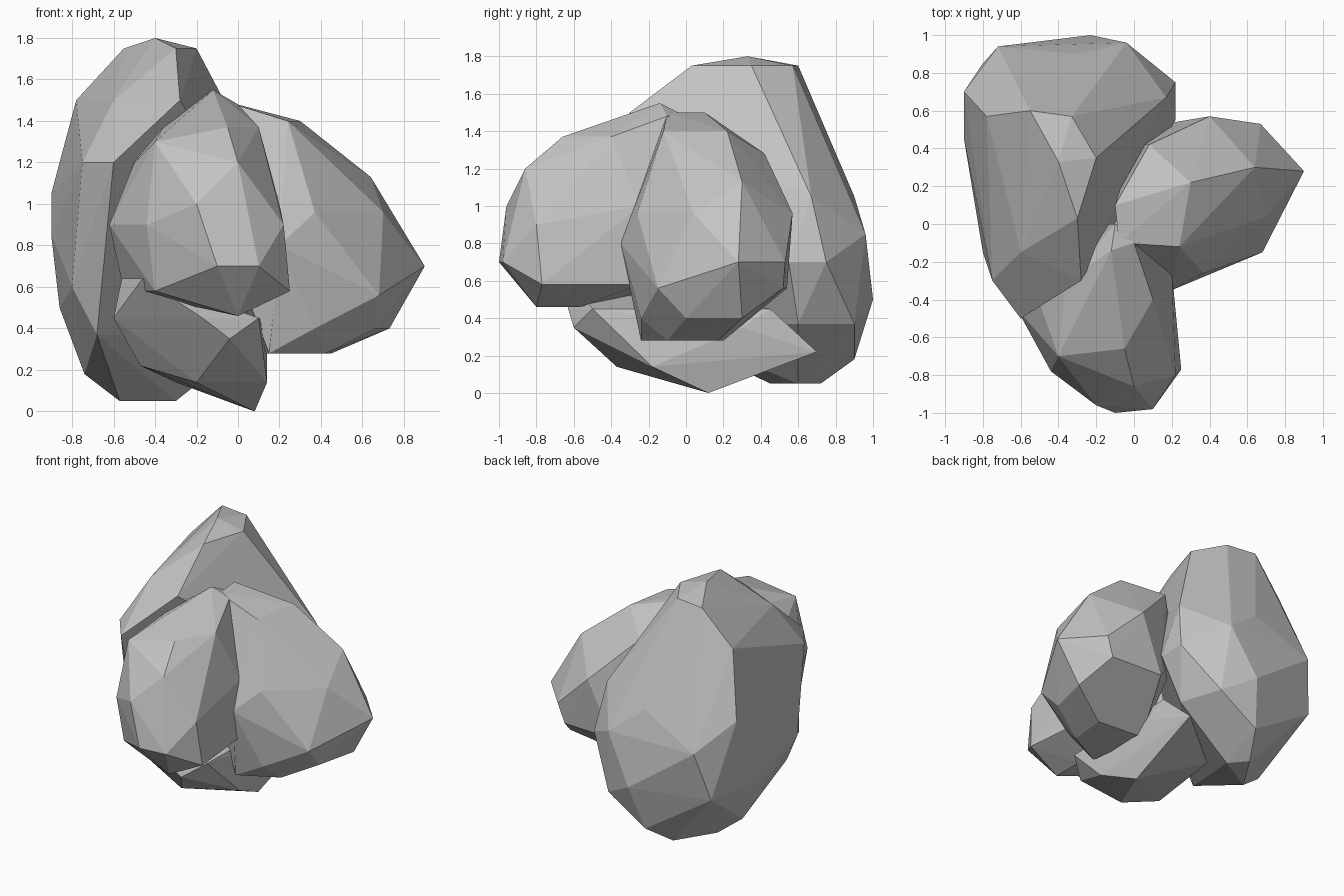
import bpy
import bmesh
from mathutils import Vector

# Remove the default cube
default_cube = bpy.data.objects.get("Cube")
if default_cube:
    bpy.data.objects.remove(default_cube, do_unlink=True)


def make_material(name, grey):
    colour = (grey, grey, grey, 1)
    material = bpy.data.materials.new(name)
    material.use_nodes = True
    material.diffuse_color = colour
    shader = material.node_tree.nodes["Principled BSDF"]
    shader.inputs["Base Color"].default_value = colour
    shader.inputs["Roughness"].default_value = 0.9
    return material


stone_grey = make_material("stone grey", 0.55)


def make_rock(name, *layers):
    """Wrap a faceted stone around layers of (height, corner, corner, ...)."""
    bm = bmesh.new()
    for height, *corners in layers:
        for x, y in corners:
            bm.verts.new(Vector((x, y, height)))
    hull = bmesh.ops.convex_hull(bm, input=bm.verts)
    unused = {item for item in hull["geom_interior"] + hull["geom_unused"]
              if isinstance(item, bmesh.types.BMVert)}
    bmesh.ops.delete(bm, geom=list(unused), context="VERTS")
    bmesh.ops.recalc_face_normals(bm, faces=bm.faces)

    # Every facet stays flat
    for face in bm.faces:
        face.smooth = False
    mesh = bpy.data.meshes.new(name)
    bm.to_mesh(mesh)
    bm.free()
    mesh.materials.append(stone_grey)
    rock = bpy.data.objects.new(name, mesh)
    bpy.context.collection.objects.link(rock)
    return rock


# Tall stone at the back, from peak to foot
make_rock(
    "tall_back_rock",
    (1.8, (-.4, .33)),
    (1.75, (-.55, .6), (-.2, .35), (-.3, .03), (-.33, .57)),
    (1.5, (-.78, .57), (-.28, -.3), (-.6, -.15)),
    (1.2, (-.6, -.5), (-.75, -.3)),
    (1.05, (-.9, .7), (-.3, .9), (.17, .67)),
    (.85, (-.9, .45), (-.72, .94), (-.04, .96)),
    (.7, (.22, .75), (.22, .55)),
    (.6, (-.8, -.15)),
    (.5, (-.8, .85), (-.86, .5), (-.23, 1)),
    (.37, (-.68, -.2), (0, .9), (.1, .6)),
    (.18, (-.74, .4), (-.3, .9)),
    (.05, (-.57, .45), (-.3, .6), (-.4, .72)),
)

# Stone leaning out to the front
make_rock(
    "front_rock",
    (1.55, (-.12, -.14)),
    (1.48, (0, -.1), (-.1, 0)),
    (1.37, (-.05, -.66), (.1, -.4), (-.36, -.3)),
    (1.3, (-.4, -.7)),
    (1.2, (0, -.86), (-.5, -.42)),
    (1, (-.2, -.96), (.2, -.25)),
    (.9, (.22, -.8), (-.44, -.78), (-.62, -.45)),
    (.7, (-.1, -1), (.1, -.98)),
    (.58, (.25, -.77), (-.4, -.75), (.2, -.25), (-.55, -.3), (-.3, 0)),
    (.46, (0, -.8), (0, -.57)),
)

# Stone pointing out to the left side
make_rock(
    "side_rock",
    (1.5, (-.1, .1), (-.08, -.1)),
    (1.4, (.3, .22), (.24, -.12)),
    (1.28, (.08, .42)),
    (1.13, (.64, .3)),
    (.96, (.7, .04), (.4, .57), (.37, -.26)),
    (.8, (.2, -.35), (-.05, -.2), (0, .42)),
    (.7, (.9, .28), (.67, .53)),
    (.56, (.68, -.15), (.62, .52), (.22, .54), (.18, -.3)),
    (.4, (.37, -.24), (.66, 0), (.73, .3)),
    (.28, (.42, -.1), (.45, .17), (.15, -.24), (.1, .2)),
)

# Low stone wedged underneath
make_rock(
    "low_rock",
    (.64, (-.46, -.65), (-.56, -.45)),
    (.45, (.1, -.5), (-.17, -.63), (.12, .45), (-.4, .2), (-.6, -.45)),
    (.35, (-.04, -.6), (.14, .3)),
    (.22, (-.47, -.3), (.1, .7)),
    (.14, (-.2, -.37), (.14, -.18), (-.3, .4)),
    (0, (.08, .12)),
)
